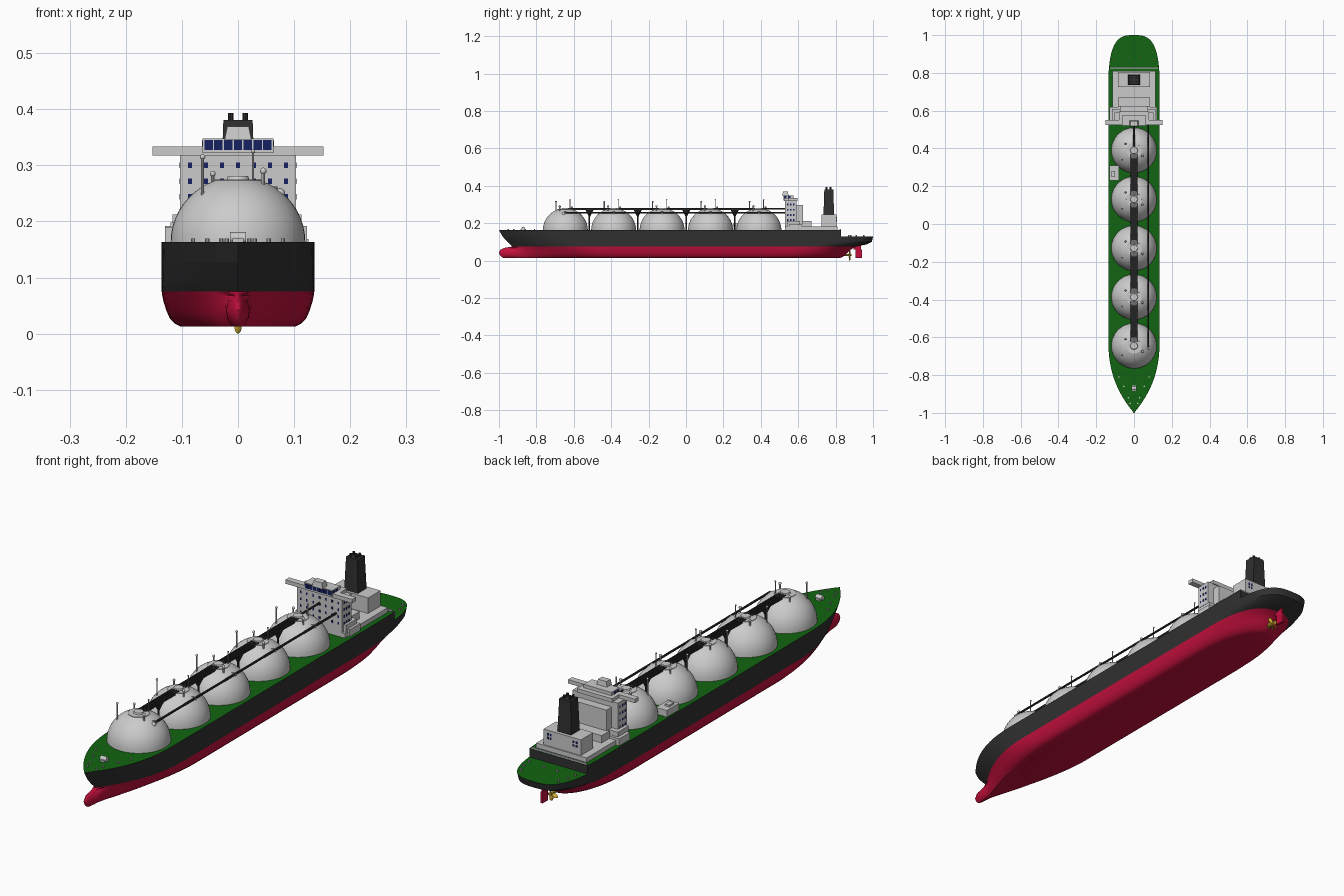
import bpy, bmesh
from math import sin, cos, pi, radians, sqrt
from mathutils import Matrix, Vector


def material(name, r, g, b):
    m = bpy.data.materials.new(name)
    m.diffuse_color = (r, g, b, 1)
    return m


RED = material("antifouling_red", 0.55, 0.005, 0.045)
BLACK = material("hull_black", 0.03, 0.03, 0.03)
GREEN = material("deck_green", 0.006, 0.13, 0.006)
NAVY = material("window_navy", 0.008, 0.015, 0.12)
GOLD = material("bronze", 0.6, 0.4, 0.03)


def finish(name, bm, *mats):
    bmesh.ops.remove_doubles(bm, verts=bm.verts, dist=1e-5)
    bmesh.ops.recalc_face_normals(bm, faces=bm.faces)
    me = bpy.data.meshes.new(name)
    bm.to_mesh(me)
    bm.free()
    for m in mats:
        me.materials.append(m)
    ob = bpy.data.objects.new(name, me)
    bpy.context.collection.objects.link(ob)
    return ob


def add_box(bm, x0, x1, y0, y1, z0, z1, taper=1.0):
    vs = bmesh.ops.create_cube(bm, size=1)["verts"]
    for v in vs:
        k = taper if v.co.z > 0 else 1
        v.co = ((x0 + x1) / 2 + v.co.x * (x1 - x0) * k,
                (y0 + y1) / 2 + v.co.y * (y1 - y0) * k,
                (z0 + z1) / 2 + v.co.z * (z1 - z0))


def boxes(name, items, *mats):
    bm = bmesh.new()
    for b in items:
        add_box(bm, *b)
    return finish(name, bm, *mats)


def add_rod(bm, a, b, r, seg=10, r2=None):
    a, b = Vector(a), Vector(b)
    d = b - a
    m = Matrix.Translation((a + b) / 2) @ d.to_track_quat('Z', 'Y').to_matrix().to_4x4()
    bmesh.ops.create_cone(bm, cap_ends=True, segments=seg, radius1=r,
                          radius2=r if r2 is None else r2, depth=d.length, matrix=m)


def add_ball(bm, c, r, m=Matrix()):
    bmesh.ops.create_uvsphere(bm, u_segments=12, v_segments=8, radius=r,
                              matrix=Matrix.Translation(c) @ m)


# Hull waterlines: z, half width, bow y, bulb width, entry length, entry power,
# stern y, run length, stern power
ROWS = [
    (0.013, 0.103, -0.975, 0.008, 0.50, 1.7, 0.82, 0.40, 0.60),
    (0.018, 0.113, -0.985, 0.013, 0.49, 1.7, 0.835, 0.38, 0.58),
    (0.028, 0.122, -0.995, 0.019, 0.47, 1.8, 0.85, 0.36, 0.55),
    (0.042, 0.128, -1.000, 0.021, 0.45, 1.9, 0.865, 0.34, 0.52),
    (0.058, 0.133, -0.992, 0.017, 0.42, 2.0, 0.88, 0.32, 0.48),
    (0.068, 0.135, -0.970, 0.009, 0.40, 2.1, 0.895, 0.30, 0.44),
    (0.075, 0.136, -0.930, 0.000, 0.39, 2.2, 0.91, 0.30, 0.42),
    (0.086, 0.136, -0.940, 0.000, 0.39, 2.3, 0.965, 0.30, 0.38),
    (0.100, 0.136, -0.955, 0.000, 0.39, 2.3, 0.993, 0.30, 0.34),
    (0.128, 0.136, -0.980, 0.000, 0.40, 2.4, 1.000, 0.30, 0.32),
    (0.163, 0.136, -1.000, 0.000, 0.40, 2.5, 1.000, 0.30, 0.32),
]


def half_width(row, y):
    z, w, yb, b, lb, p, ye, ls, q = row
    t = min(1, max(0, (y - (-0.93 if b else yb)) / lb))
    s = min(1, max(0, (ye - y) / ls))
    hull = w * (1 - (1 - t) ** p) * (1 - (1 - s) ** 3) ** q
    bulb = b * sqrt(min(1, max(0, (y - yb) / 0.06))) if y < -0.6 else 0
    return (hull ** 3 + bulb ** 3) ** (1 / 3)


def loft(name, rows, mats, y_end=None, bottom=False, top_from=None, n=90):
    bm = bmesh.new()
    side = {}
    for s in (-1, 1):
        for j, row in enumerate(rows):
            for i in range(n + 1):
                end = row[6] if y_end is None else y_end
                y = row[2] + (end - row[2]) * (1 - cos(pi * i / n)) / 2
                side[s, j, i] = bm.verts.new((s * half_width(row, y), y, row[0]))
    top = len(rows) - 1
    for i in range(n):
        for j in range(top):
            for s in (-1, 1):
                bm.faces.new([side[s, j, i], side[s, j, i + 1], side[s, j + 1, i + 1], side[s, j + 1, i]])
        if bottom:
            bm.faces.new([side[-1, 0, i], side[-1, 0, i + 1], side[1, 0, i + 1], side[1, 0, i]])
        if top_from is not None and side[1, top, i + 1].co.y > top_from:
            f = bm.faces.new([side[-1, top, i], side[-1, top, i + 1], side[1, top, i + 1], side[1, top, i]])
            f.material_index = 1
    for j in range(top):
        bm.faces.new([side[-1, j, n], side[1, j, n], side[1, j + 1, n], side[-1, j + 1, n]])
    return finish(name, bm, *mats)


loft("lower_hull", ROWS[:7], [RED], bottom=True)
loft("upper_hull", ROWS[6:10], [BLACK, GREEN], top_from=0.8)
loft("main_deck_strake", ROWS[9:], [BLACK, GREEN], y_end=0.83, top_from=-2)

# Rudder and propeller
boxes("rudder", [(-0.005, 0.005, 0.905, 0.94, 0.015, 0.06), (-0.004, 0.004, 0.895, 0.935, 0.06, 0.085)], RED)
bm = bmesh.new()
add_rod(bm, (0, 0.83, 0.03), (0, 0.885, 0.03), 0.006)
for k in range(5):
    m = (Matrix.Rotation(2 * pi * k / 5, 4, 'Y') @ Matrix.Translation((0, 0, -0.016))
         @ Matrix.Rotation(0.6, 4, 'Z') @ Matrix.Diagonal((0.008, 0.0025, 0.014, 1)))
    add_ball(bm, (0, 0.875, 0.03), 1, m)
finish("propeller", bm, GOLD)

# Domed cargo tanks with crown, vents and masts
TANKS = [-0.645, -0.387, -0.128, 0.131, 0.39]
for k, yc in enumerate(TANKS):
    bm = bmesh.new()
    seg = 48
    prof = [(0.12 * cos(radians(a)), 0.163 + 0.117 * sin(radians(a))) for a in range(0, 71, 7)]
    prof += [(0.041, 0.275), (0.020, 0.275), (0.018, 0.281), (0, 0.281)]
    rings = [[bm.verts.new((r * cos(2 * pi * i / seg), yc + r * sin(2 * pi * i / seg), z))
              for i in range(seg)] for r, z in prof]
    for a, b in zip(rings, rings[1:-1]):
        for i in range(seg):
            bm.faces.new([a[i], a[(i + 1) % seg], b[(i + 1) % seg], b[i]])
    bm.faces.new(rings[-2])
    for v in rings[-1]:
        bm.verts.remove(v)
    finish(f"tank_dome_{k}", bm)
    bm = bmesh.new()
    for x, y, z0, z1, r in [(-0.063, -0.05, 0.24, 0.315, 0.0028), (0.027, 0.025, 0.265, 0.325, 0.002),
                            (0.045, -0.03, 0.255, 0.29, 0.0035), (-0.045, 0.035, 0.255, 0.285, 0.003)]:
        add_rod(bm, (x, yc + y, z0), (x, yc + y, z1), r)
        add_ball(bm, (x, yc + y, z1), r * 1.7)
    add_rod(bm, (0.062, yc, 0.245), (0.062, yc, 0.262), 0.008, 12)
    finish(f"tank_masts_{k}", bm)

# Centre catwalk with trestles between the tanks
bm = bmesh.new()
for a, b in zip(TANKS, TANKS[1:]):
    mid = (a + b) / 2
    for x in (-0.015, -0.005, 0.005, 0.015):
        add_rod(bm, (x, a + 0.02, 0.277), (x, b - 0.02, 0.277), 0.0028, 8)
    add_box(bm, -0.018, 0.018, mid - 0.085, mid + 0.085, 0.270, 0.275)
    add_rod(bm, (0, mid, 0.163), (0, mid, 0.24), 0.004)
    add_rod(bm, (0, mid, 0.235), (0, mid, 0.272), 0.004, 8, 0.022)
add_rod(bm, (0, TANKS[-1] + 0.02, 0.277), (0, 0.53, 0.277), 0.004, 8)
finish("centre_catwalk", bm, BLACK)

# Long side pipe and its end fitting
bm = bmesh.new()
add_rod(bm, (0.075, -0.655, 0.255), (0.075, 0.53, 0.255), 0.0045)
finish("side_pipe", bm, BLACK)
bm = bmesh.new()
add_ball(bm, (0.075, -0.655, 0.25), 0.009)
for yc in TANKS:
    add_rod(bm, (0.075, yc, 0.24), (0.075, yc, 0.257), 0.006)
finish("side_pipe_fittings", bm)

# Accommodation block, wings, bridge and funnel house
boxes("accommodation", [
    (-0.115, 0.115, 0.53, 0.81, 0.163, 0.182),
    (-0.130, 0.123, 0.55, 0.62, 0.163, 0.192),
    (-0.117, 0.113, 0.54, 0.61, 0.18, 0.212),
    (-0.103, 0.103, 0.53, 0.59, 0.18, 0.32),
    (-0.075, 0.075, 0.58, 0.625, 0.18, 0.297),
    (-0.085, 0.085, 0.62, 0.67, 0.18, 0.212),
    (-0.085, 0.085, 0.725, 0.805, 0.18, 0.246)])
boxes("bridge", [
    (-0.152, 0.152, 0.525, 0.55, 0.318, 0.334),
    (-0.080, 0.080, 0.53, 0.595, 0.318, 0.334),
    (-0.063, 0.063, 0.522, 0.575, 0.322, 0.348),
    (-0.024, 0.024, 0.515, 0.548, 0.345, 0.369, 0.8)])
bm = bmesh.new()
add_box(bm, -0.031, 0.031, 0.735, 0.792, 0.245, 0.381, 0.84)
for x in (-0.013, 0.013):
    for y in (0.752, 0.772):
        add_rod(bm, (x, y, 0.378), (x, y, 0.393), 0.005)
finish("funnel", bm, BLACK)

# Windows on the bridge, tower and funnel house
win = [(x * 0.0175 - 0.0075, x * 0.0175 + 0.0075, 0.520, 0.526, 0.327, 0.345) for x in range(-3, 4)]
for s in (-1, 1):
    win += [(s * 0.063 - 0.001, s * 0.063 + 0.001, y, y + 0.013, 0.328, 0.344) for y in (0.525, 0.545)]
for z in (0.30, 0.272, 0.244, 0.217):
    win += [(x * 0.0285 - 0.0035, x * 0.0285 + 0.0035, 0.529, 0.532, z - 0.005, z + 0.005) for x in range(-3, 4)]
    win += [(s * 0.103 - 0.001, s * 0.103 + 0.001, y - 0.004, y + 0.004, z - 0.005, z + 0.005)
            for s in (-1, 1) for y in (0.543, 0.56, 0.577)]
win += [(x - 0.004, x + 0.004, 0.804, 0.806, z, z + 0.009)
        for z in (0.21, 0.225) for x in (-0.065, -0.052, 0.052, 0.065)]
boxes("windows", win, NAVY)

# Deck gear: side pump house, windlass, bollards, stern fittings
boxes("pump_house", [(-0.13, -0.08, 0.23, 0.31, 0.163, 0.19), (-0.12, -0.1, 0.25, 0.28, 0.19, 0.198)])
bm = bmesh.new()
add_rod(bm, (-0.014, -0.87, 0.171), (0.014, -0.87, 0.171), 0.01, 16)
add_box(bm, -0.01, 0.01, -0.885, -0.855, 0.163, 0.17)
for s in (-1, 1):
    for x, y in [(0.03, -0.92), (0.055, -0.86), (0.08, -0.81), (0.02, -0.95)]:
        add_rod(bm, (s * x, y, 0.163), (s * x, y, 0.17), 0.004)
    for x, y in [(0.105, 0.87), (0.1, 0.91), (0.085, 0.95), (0.03, 0.88)]:
        add_rod(bm, (s * x, y, 0.128), (s * x, y, 0.137), 0.004)
finish("deck_gear", bm)
boxes("aft_rail", [(-0.126, 0.126, 0.822, 0.828, 0.163, 0.169)])

# Smooth curved faces, keep hard edges
bpy.ops.object.select_all(action='SELECT')
bpy.context.view_layer.objects.active = bpy.context.selected_objects[0]
bpy.ops.object.shade_smooth_by_angle(angle=radians(32))
